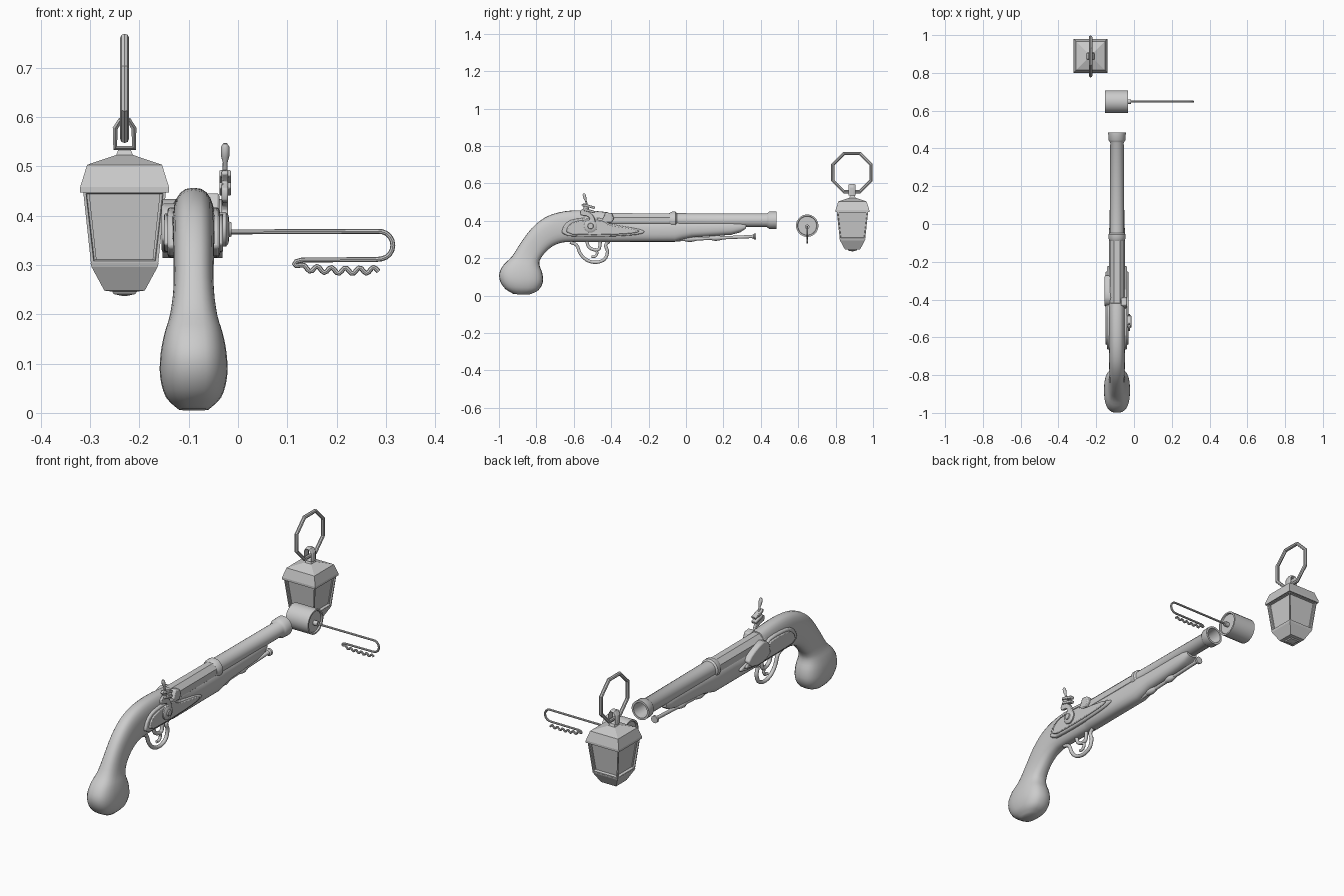
import bpy, bmesh, math
from mathutils import Vector

if "Cube" in bpy.data.objects:
    bpy.data.objects.remove(bpy.data.objects["Cube"])

CX = -0.09   # pistol centre plane


def finish(name, bm, angle=35, bevel=0):
    bmesh.ops.recalc_face_normals(bm, faces=bm.faces)
    me = bpy.data.meshes.new(name)
    bm.to_mesh(me)
    bm.free()
    ob = bpy.data.objects.new(name, me)
    bpy.context.collection.objects.link(ob)
    if bevel:
        m = ob.modifiers.new("bevel", 'BEVEL')
        m.width, m.segments = bevel, 2
    if angle:
        bpy.ops.object.select_all(action='DESELECT')
        ob.select_set(True)
        bpy.context.view_layer.objects.active = ob
        bpy.ops.object.shade_smooth_by_angle(angle=math.radians(angle))
    return ob


def loft(name, rings, angle=35, caps=True):
    bm = bmesh.new()
    vs = [[bm.verts.new(p) for p in r] for r in rings]
    n = len(vs[0])
    for a, b in zip(vs, vs[1:]):
        for i in range(n):
            bm.faces.new((a[i], a[(i + 1) % n], b[(i + 1) % n], b[i]))
    if caps:
        bm.faces.new(vs[0])
        bm.faces.new(vs[-1])
    return finish(name, bm, angle)


def lathe(name, prof, origin, axis='Y', n=24, angle=35):
    """prof: (radius, distance along axis)"""
    rings = []
    for r, d in prof:
        ring = []
        for i in range(n):
            t = 2 * math.pi * (i + 0.5) / n
            c, s = r * math.cos(t), r * math.sin(t)
            ring.append(Vector(origin) + Vector((c, d, s) if axis == 'Y' else (d, c, s)))
        rings.append(ring)
    return loft(name, rings, angle)


def smooth(pts, k=4):
    """Catmull-Rom through tuples of any length"""
    P = [pts[0]] + list(pts) + [pts[-1]]
    out = []
    for i in range(1, len(P) - 2):
        for j in range(k):
            t = j / k
            out.append(tuple(0.5 * (2 * b + (c - a) * t + (2 * a - 5 * b + 4 * c - d) * t * t
                             + (3 * b - a - 3 * c + d) * t ** 3)
                             for a, b, c, d in zip(*P[i - 1:i + 3])))
    return out + [tuple(pts[-1])]


def tube(name, pts, r, cyclic=False, res=3, radii=None, angle=40):
    cu = bpy.data.curves.new(name, 'CURVE')
    cu.dimensions = '3D'
    cu.bevel_depth, cu.bevel_resolution, cu.use_fill_caps = r, res, True
    s = cu.splines.new('POLY')
    s.points.add(len(pts) - 1)
    for i, p in enumerate(pts):
        s.points[i].co = (*p, 1)
        s.points[i].radius = radii[i] if radii else 1
    s.use_cyclic_u = cyclic
    tmp = bpy.data.objects.new(name + "_path", cu)
    bpy.context.collection.objects.link(tmp)
    bpy.context.view_layer.update()
    me = tmp.evaluated_get(bpy.context.evaluated_depsgraph_get()).to_mesh()
    bm = bmesh.new()
    bm.from_mesh(me)
    bpy.data.objects.remove(tmp)
    return finish(name, bm, angle)


def plate(name, outline, x0, x1, bevel=0.006):
    """extruded (y, z) outline"""
    bm = bmesh.new()
    f = bm.faces.new([bm.verts.new((x0, y, z)) for y, z in outline])
    g = bmesh.ops.extrude_face_region(bm, geom=[f])
    bmesh.ops.translate(bm, vec=(x1 - x0, 0, 0),
                        verts=[v for v in g['geom'] if isinstance(v, bmesh.types.BMVert)])
    return finish(name, bm, 40, bevel)


# wooden stock: sections given by upper point, lower point, half width
grip = smooth([
    (-.92, .008, -.84, .005, .03), (-.965, .035, -.79, .028, .056),
    (-.993, .075, -.765, .072, .068), (-.998, .12, -.768, .12, .067),
    (-.975, .165, -.782, .158, .059), (-.93, .21, -.782, .187, .048),
    (-.885, .28, -.76, .222, .041), (-.825, .36, -.72, .26, .041),
    (-.755, .417, -.67, .282, .042), (-.675, .446, -.62, .287, .043),
    (-.59, .456, -.57, .287, .044), (-.5, .454, -.5, .287, .044),
    (-.42, .446, -.42, .287, .044)], 3)
fore = [(-.41, .405, -.41, .287, .044), (-.2, .405, -.2, .288, .043), (-.06, .405, -.06, .288, .043),
        (-.02, .403, -.02, .30, .041), (.03, .40, .03, .311, .039), (.24, .40, .24, .325, .036),
        (.29, .395, .29, .338, .034), (.32, .385, .32, .358, .028)]
rings = []
for ty, tz, by, bz, w in grip + fore:
    c, h = Vector((CX, (ty + by) / 2, (tz + bz) / 2)), Vector((0, (ty - by) / 2, (tz - bz) / 2))
    ring = []
    for i in range(24):
        t = 2 * math.pi * i / 24
        a, b = math.cos(t), math.sin(t)
        ring.append(c + Vector((math.copysign(abs(a) ** .75, a) * w, 0, 0))
                    + h * math.copysign(abs(b) ** .8, b))
    rings.append(ring)
loft("stock", rings, 50)

# barrel: octagonal breech, round front with band, hollow muzzle
lathe("breech", [(.041, -.46), (.040, -.06)], (CX, 0, .403), n=8, angle=30)
lathe("barrel", [(.038, -.09), (.046, -.075), (.046, -.055), (.038, -.048), (.036, .43), (.041, .438),
                 (.046, .445), (.047, .484), (.037, .484), (.034, .44), (.027, .25)], (CX, 0, .403))

# ramrod with ferrules
tube("ramrod", [(CX, -.06, .298), (CX, .35, .316), (CX, .36, .316), (CX, .365, .316), (CX, .375, .316)],
     .009, radii=[1, 1, 1.2, 2, 2])
for y, z in ((.02, .302), (.16, .308)):
    lathe("ramrod_ferrule", [(.009, -.035), (.014, -.015), (.016, 0), (.014, .015), (.009, .035)],
          (CX, y, z), n=12)

# raised side panels, mirrored, with lock plate and side plate on top
panel = smooth([(-.665, .335), (-.655, .37), (-.62, .402), (-.55, .415), (-.45, .413), (-.41, .385),
                (-.33, .37), (-.25, .355), (-.22, .34), (-.26, .326), (-.36, .318), (-.5, .315),
                (-.63, .318)], 2)
inner = [(-.46 + (y + .46) * .88, .362 + (z - .362) * .78) for y, z in panel]
for s, side in ((1, "right"), (-1, "left")):
    plate("stock_panel_" + side, panel, CX + s * .03, CX + s * .053)
    plate("lock_plate_" + side, inner, CX + s * .04, CX + s * .06, .004)
plate("side_boss", smooth([(-.44, .35), (-.43, .40), (-.39, .425), (-.32, .405), (-.27, .37),
                           (-.30, .335), (-.38, .325), (-.44, .35)], 2)[:-1], CX - .03, CX - .065)

# flash pan
plate("flash_pan", [(-.46, .39), (-.40, .39), (-.385, .41), (-.395, .44), (-.43, .446), (-.44, .42)],
      CX + .02, CX + .052, .005)

# hammer: pivot, curved neck, jaws, clamp screw
HX = -.026
lathe("hammer_pivot", [(.035, -.045), (.035, -.024), (.028, -.019), (.016, -.018), (.014, -.013)],
      (0, -.51, .372), 'X')
plate("hammer_neck", smooth([(-.535, .38), (-.515, .41), (-.53, .425), (-.562, .43), (-.565, .455),
                             (-.545, .468), (-.56, .485), (-.545, .492), (-.52, .475), (-.525, .452),
                             (-.50, .435), (-.485, .40), (-.488, .375)], 2), HX - .007, HX + .006, .003)
plate("hammer_jaw_lower", [(-.55, .455), (-.49, .44), (-.484, .452), (-.545, .468)], HX - .012, HX + .012, .003)
plate("hammer_jaw_upper", [(-.55, .48), (-.49, .463), (-.484, .475), (-.545, .493)], HX - .012, HX + .012, .003)
tube("hammer_screw", [(HX, -.52, .45), (HX, -.536, .508), (HX, -.540, .52), (HX, -.545, .54), (HX, -.547, .546)],
     .007, radii=[.8, .7, 1.2, 1.2, .6])

# trigger guard and trigger
tube("trigger_guard", smooth([(CX, -.62, .285), (CX, -.585, .27), (CX, -.565, .225), (CX, -.53, .19),
                              (CX, -.48, .178), (CX, -.435, .195), (CX, -.42, .235), (CX, -.43, .27),
                              (CX, -.41, .29)]), .009)
tube("trigger", smooth([(CX, -.53, .29), (CX, -.52, .26), (CX, -.49, .245), (CX, -.465, .25), (CX, -.458, .29)]), .009)
tube("trigger_blade", smooth([(CX, -.49, .25), (CX, -.475, .23), (CX, -.485, .21), (CX, -.505, .208)]), .007)

# cork-like plug with recessed ends
lathe("plug", [(.05, -.146), (.052, -.153), (.06, -.153), (.06, -.031), (.052, -.031), (.05, -.038)],
      (0, .648, .374), 'X')
lathe("plug_collar", [(.012, -.05), (.012, -.016)], (0, .648, .368), 'X', 12)

# bent wire: straight run, hairpin, wavy return
wire = [(-.04, .367), (.28, .368)]
wire += [(.287 + .027 * math.cos(a), .340 + .028 * math.sin(a))
         for a in [math.radians(80 - 20 * i) for i in range(9)]]
wire += [(.28, .311), (.13, .310), (.118, .307), (.114, .302), (.118, .298)]
wire += [(.125 + .16 * i / 32, .295 - .005 * i / 32 + .006 * math.sin(i * 1.1) - .004 * math.sin(i * math.pi / 32))
         for i in range(1, 33)]
tube("bent_wire", [(x, .648, z) for x, z in wire], .005, res=2)

# lantern: square tapering body with recessed panes
LX, LY = -.23, .89


def square(h, z):
    return [(LX + a * h, LY + b * h, z) for a, b in ((-1, -1), (1, -1), (1, 1), (-1, 1))]


loft("lantern_roof", [square(.081, .447), square(.09, .447), square(.09, .458), square(.076, .503),
                      square(.017, .523), square(.012, .535)], 0)
bm = bmesh.new()
a, b = ([bm.verts.new(p) for p in square(h, z)] for h, z in ((.068, .302), (.084, .45)))
panes = [bm.faces.new((a[i], a[(i + 1) % 4], b[(i + 1) % 4], b[i])) for i in range(4)]
bm.faces.new(a)
bm.faces.new(b)
bmesh.ops.recalc_face_normals(bm, faces=bm.faces)
bmesh.ops.inset_individual(bm, faces=panes, thickness=.008, depth=0)
bmesh.ops.inset_individual(bm, faces=panes, thickness=.003, depth=-.012)
finish("lantern_body", bm, 0)
loft("lantern_base", [square(.069, .304), square(.067, .296), square(.041, .248), square(.025, .246),
                      square(.022, .241), square(.004, .237)], 0)

# lantern link and octagonal carrying ring
link = tube("lantern_link", [(x, 0, z) for x, z in ((-.019, -.026), (.019, -.026), (.019, .014),
                                                    (.009, .030), (-.009, .030), (-.019, .014))],
            .006, True, 1, angle=30)
link.scale.y = 3.2
link.location = (LX, LY - .003, .563)
tube("carrying_ring", [(LX, .887 + .111 * math.cos(t), .658 + .111 * math.sin(t))
                       for t in [math.radians(22.5 + 45 * i) for i in range(8)]], .009, True, 2, angle=40)
